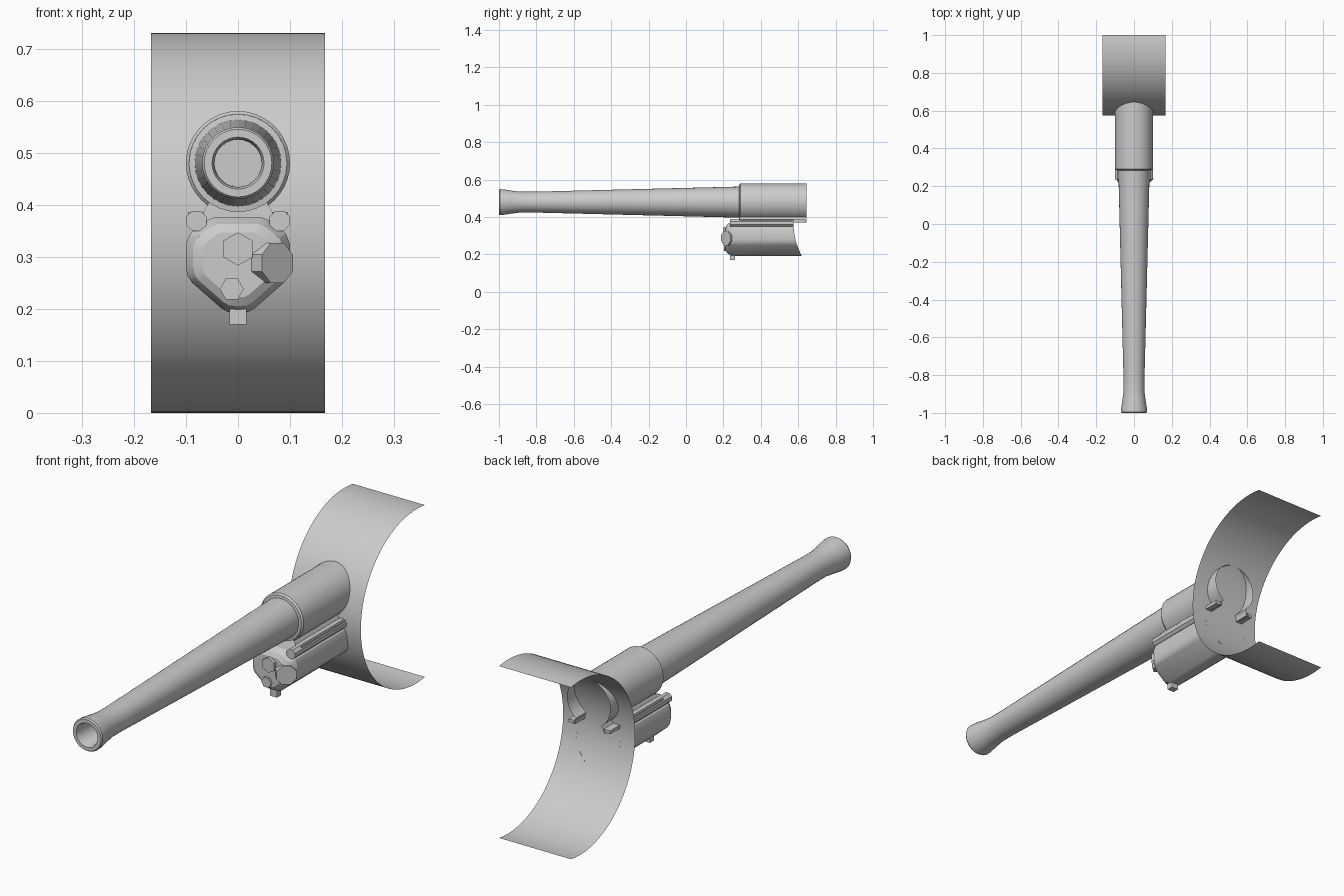
import bpy, bmesh, math
from mathutils import Vector, Matrix

if "Cube" in bpy.data.objects:
    bpy.data.objects.remove(bpy.data.objects["Cube"])

grey = bpy.data.materials.new("light_grey")
grey.diffuse_color = (0.6, 0.6, 0.6, 1)
grey.use_nodes = True
grey.node_tree.nodes["Principled BSDF"].inputs["Base Color"].default_value = grey.diffuse_color
AXIS_Z = 0.48            # height of the barrel axis
ARC_Y, ARC_Z, ARC_R = 0.94, 0.365, 0.365   # curved shield circle


def finish(bm, name, angle=30, fix=True):
    if fix:
        bmesh.ops.recalc_face_normals(bm, faces=bm.faces)
    me = bpy.data.meshes.new(name)
    bm.to_mesh(me)
    bm.free()
    me.materials.append(grey)
    ob = bpy.data.objects.new(name, me)
    bpy.context.collection.objects.link(ob)
    bpy.ops.object.select_all(action='DESELECT')
    ob.select_set(True)
    bpy.context.view_layer.objects.active = ob
    bpy.ops.object.shade_smooth_by_angle(angle=math.radians(angle))
    return ob


def loft(name, rings, closed=True, caps=(True, True), angle=30):
    """Skin a list of rings, each a list of 3D points."""
    bm = bmesh.new()
    vs = [[bm.verts.new(p) for p in r] for r in rings]
    n = len(vs[0])
    for a, b in zip(vs, vs[1:]):
        for i in range(n if closed else n - 1):
            j = (i + 1) % n
            bm.faces.new((a[i], a[j], b[j], b[i]))
    if caps[0]:
        bm.faces.new(vs[0])
    if caps[1]:
        bm.faces.new(vs[-1])
    return finish(bm, name, angle)


def circle(y, r, n=32, x=0, z=AXIS_Z, turn=0):
    return [(x + r * math.cos(2 * math.pi * i / n + turn), y,
             z + r * math.sin(2 * math.pi * i / n + turn)) for i in range(n)]


def prism(name, x, z, r, n, y0, y1, turn=0):
    return loft(name, [circle(y0, r, n, x, z, turn), circle(y1, r, n, x, z, turn)], angle=20)


def shield_y(z):
    return ARC_Y - math.sqrt(ARC_R ** 2 - (z - ARC_Z) ** 2)


# Curved shield: thin sheet, slightly more than a half circle
over = math.asin(0.06 / ARC_R)
steps = 48
sheet = []
for i in range(steps + 1):
    a = math.pi / 2 - over + (math.pi + 2 * over) * i / steps
    y, z = ARC_Y + ARC_R * math.cos(a), ARC_Z + ARC_R * math.sin(a)
    sheet.append([(-0.167, y, z), (0.167, y, z)])
loft("curved_shield", sheet, closed=False, caps=(False, False))

# Tapered barrel with flared muzzle and bore
barrel = [(-0.75, 0.045), (-0.99, 0.046), (-1.0, 0.05), (-1.0, 0.065), (-0.994, 0.069), (-0.975, 0.068),
          (-0.93, 0.061), (-0.885, 0.0555), (-0.82, 0.0555), (0.285, 0.083)]
loft("barrel", [circle(y, r) for y, r in barrel], caps=(True, False))

# Sleeve: open-ended tube with a gap at the bottom flaring into two feet


def sleeve_ring(y, r):
    gap = math.radians(36)
    pts = []
    for i in range(33):
        a = -math.pi / 2 + gap + (2 * math.pi - 2 * gap) * i / 32
        pts.append((r * math.cos(a), y, AXIS_Z + r * math.sin(a)))
    return [(0.075, y, 0.37)] + pts + [(-0.075, y, 0.37)]


loft("sleeve", [sleeve_ring(0.285, 0.094), sleeve_ring(0.292, 0.1), sleeve_ring(0.645, 0.1)],
     closed=False, caps=(False, False))
loft("sleeve_front", [circle(0.285, 0.094), circle(0.283, 0.08)], caps=(False, False))

# Foot rails and clamp rods on both sides
for s, side in ((-1, "left"), (1, "right")):
    loft(side + "_rail", [[(s * 0.065, y, 0.372), (s * 0.096, y, 0.372), (s * 0.096, y, 0.386),
                           (s * 0.065, y, 0.386)] for y in (0.285, 0.64)])
    prism(side + "_clamp_rod", s * 0.08, 0.369, 0.021, 8, 0.235, 0.575, math.pi / 8)

# Lower housing: faceted section, chamfered nose, rear cut to the shield
half = [(0.0, 0.192), (0.02, 0.194), (0.032, 0.201), (0.088, 0.25), (0.097, 0.263), (0.1, 0.28),
        (0.1, 0.325), (0.092, 0.345), (0.06, 0.37), (0.045, 0.376)]
section = half + [(-x, z) for x, z in reversed(half[1:])]


def housing_ring(y, k):
    return [(x * k, y, 0.285 + (z - 0.285) * k) for x, z in section]


rear = [(x, shield_y(z), z) for x, z in section]
bm_rings = [housing_ring(0.212, 0.68), housing_ring(0.222, 0.86), housing_ring(0.248, 1.0), rear]
loft("housing", bm_rings, caps=(True, False), angle=25)

# Nose bolts
prism("large_nose_bolt", 0, 0.315, 0.032, 6, 0.2, 0.225, math.pi / 6)
prism("small_nose_bolt", -0.012, 0.238, 0.023, 6, 0.203, 0.235)

# Angled cap on the right shoulder of the nose
cap = prism("angled_cap", 0, 0, 0.042, 8, -0.012, 0.03, math.pi / 8)
cap.data.transform(Matrix.Translation((0.068, 0.222, 0.288)) @ Matrix.Rotation(math.radians(40), 4, 'Z'))

# Drain plug under the housing
loft("drain_plug", [[(-0.016, y, 0.17), (0.016, y, 0.17), (0.016, y, 0.21), (-0.016, y, 0.21)]
                    for y in (0.235, 0.262)])
